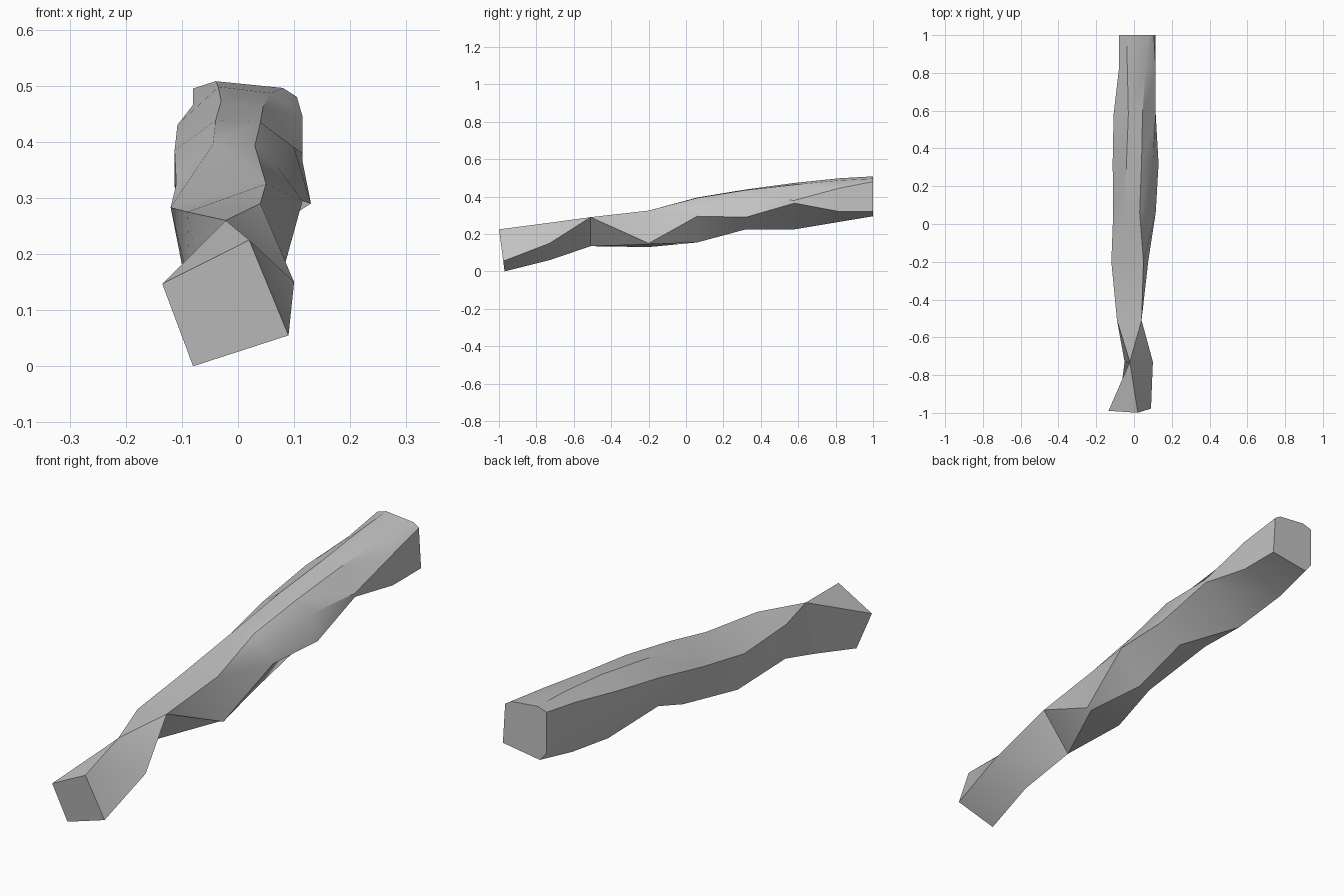
import bpy
import bmesh
import math

cube = bpy.data.objects.get("Cube")
if cube:
    bpy.data.objects.remove(cube, do_unlink=True)

# One plain grey for the whole branch
grey = bpy.data.materials.new("plain_grey")
grey.use_nodes = True
colour = (0.54, 0.54, 0.54, 1)
grey.diffuse_color = colour
grey.node_tree.nodes["Principled BSDF"].inputs["Base Color"].default_value = colour

# Stations along the length, front to back
stations = [-.98, -.73, -.51, -.2, .06, .32, .58, .82, 1]

# Long edges running the full length of the twisted branch, as (x, z) per station
left_edge = [(.02, .225), (-.022, .26), (-.09, .275), (-.12, .283), (-.11, .325),
             (-.113, .385), (-.108, .43), (-.08, .466), (-.08, .495)]
crest = [(.09, .055), (.1, .15), (.04, .29), (.05, .325), (.07, .355),
         (.1, .39), (.115, .38), (.115, .445), (.105, .48)]
low_left = [(-.08, 0), (-.05, .06), (-.085, .135), (-.09, .13), (-.03, .155),
            (-.1, .265), (-.06, .225), (-.07, .265), (-.05, .295)]

# Edges that split away from the long ones further along
top_start = left_edge[:2] + crest[2:4]
top_left = top_start + [(-.045, .395), (-.04, .438), (-.03, .473), (-.035, .498), (-.04, .508)]
top_right = top_start + [(.03, .393), (.04, .435), (.045, .463), (.06, .487), (.08, .496)]
mid_right = crest[:3] + [(.075, .15), (.115, .295), (.13, .29),
                         (.115, .365), (.115, .32), (.115, .32)]
low_right = low_left[:3] + [(.055, .145), (.02, .155), (.03, .225)] + low_left[6:]
mid_left = [(-.135, .147)] + left_edge[1:5] + [(-.113, .32), (-.105, .33), (-.08, .34), (-.08, .33)]

# Skin the edges into one closed body
rails = [left_edge, top_left, top_right, crest, mid_right, low_right, low_left, mid_left]
bm = bmesh.new()
rings = []
for i, y in enumerate(stations):
    ring = []
    for edge in rails:
        x, z = edge[i]
        lean = -.13 * z + .01 if i == 0 else 0   # front cut leans forward at the top
        ring.append(bm.verts.new((x, y + lean, z)))
    rings.append(ring)

count = len(rails)
for front, back in zip(rings, rings[1:]):
    for k in range(count):
        n = (k + 1) % count
        bm.faces.new((front[k], front[n], back[n], back[k]))
bm.faces.new(rings[0])
bm.faces.new(rings[-1])

# Weld the edges where they run together
bmesh.ops.remove_doubles(bm, verts=bm.verts, dist=.0005)
bmesh.ops.recalc_face_normals(bm, faces=bm.faces)

mesh = bpy.data.meshes.new("branch")
bm.to_mesh(mesh)
bm.free()
mesh.materials.append(grey)
branch = bpy.data.objects.new("branch", mesh)
bpy.context.collection.objects.link(branch)

# Soft body with crisp ridges and cut ends
bpy.ops.object.select_all(action="DESELECT")
branch.select_set(True)
bpy.context.view_layer.objects.active = branch
bpy.ops.object.shade_smooth_by_angle(angle=math.radians(30))
